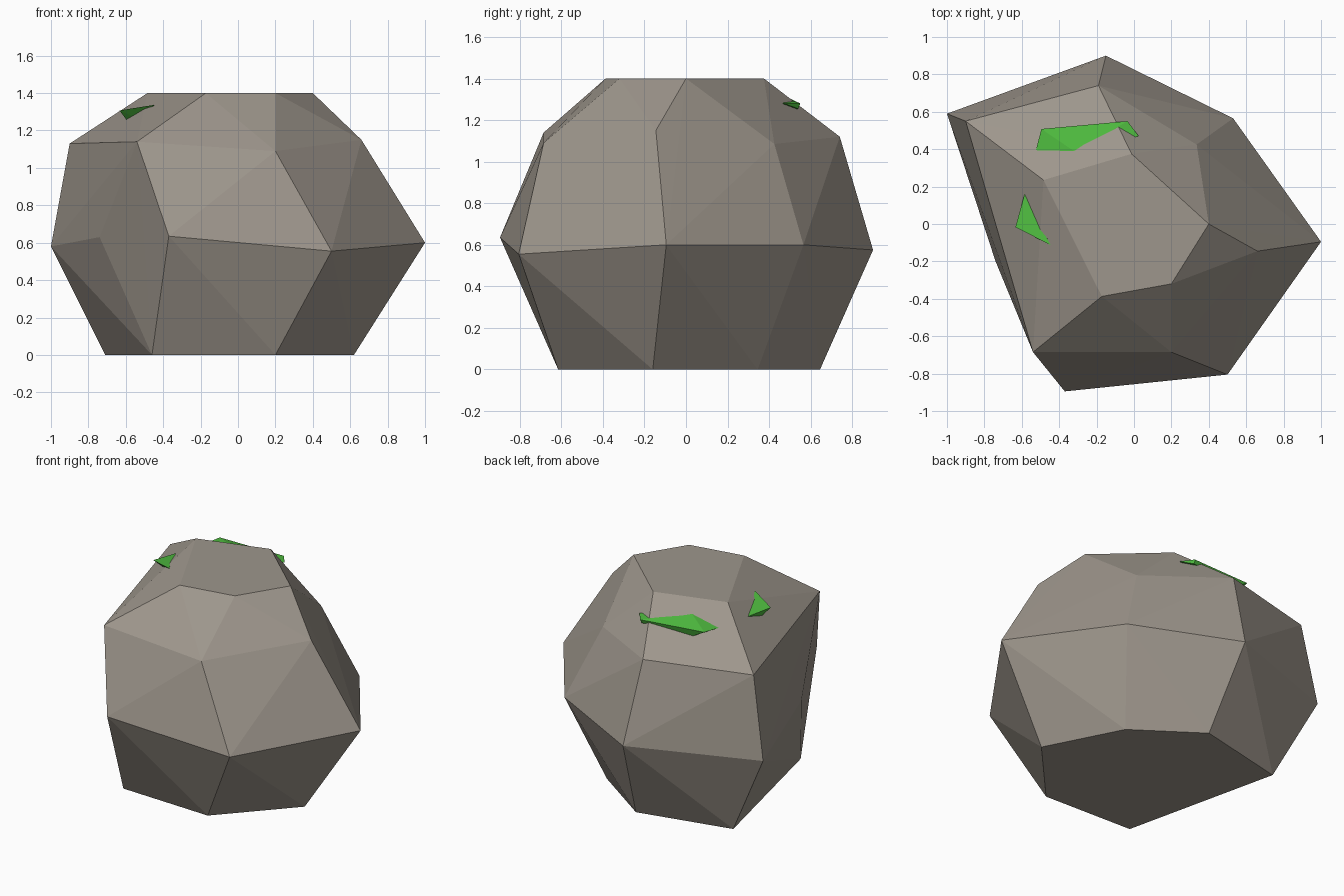
import bpy, bmesh


def material(name, rgb):
    m = bpy.data.materials.new(name)
    m.diffuse_color = (*rgb, 1)
    return m


def hull(name, points, mat):
    """Flat-shaded convex solid wrapped around a few corner points."""
    bm = bmesh.new()
    for p in points:
        bm.verts.new(p)
    res = bmesh.ops.convex_hull(bm, input=bm.verts[:])
    inner = [v for v in res["geom_interior"] if isinstance(v, bmesh.types.BMVert)]
    bmesh.ops.delete(bm, geom=inner, context="VERTS")
    bmesh.ops.recalc_face_normals(bm, faces=bm.faces[:])
    me = bpy.data.meshes.new(name)
    bm.to_mesh(me)
    bm.free()
    me.materials.append(mat)
    ob = bpy.data.objects.new(name, me)
    bpy.context.collection.objects.link(ob)
    return ob


stone = material("warm grey stone", (0.34, 0.305, 0.262))
moss = material("moss green", (0.078, 0.50, 0.05))

# boulder: base ring, waist ring, shoulder ring and flat top
base = [(x, y, 0) for x, y in [(0.62, -0.16), (0.36, 0.345), (-0.07, 0.645),
                               (-0.71, 0.50), (-0.46, -0.59), (0.20, -0.615)]]
waist = [(1.0, -0.095, 0.60), (0.53, 0.565, 0.60), (-0.15, 0.90, 0.575),
         (-1.0, 0.59, 0.58), (-0.74, -0.20, 0.63), (-0.37, -0.895, 0.635),
         (0.50, -0.805, 0.555)]
shoulder = [(0.66, -0.145, 1.15), (0.335, 0.425, 1.085), (-0.19, 0.74, 1.12),
            (-0.90, 0.55, 1.13), (-0.54, -0.685, 1.14), (0.20, -0.685, 1.09)]
top = [(x, y, 1.4) for x, y in [(0.40, 0.0), (-0.013, 0.375), (-0.484, 0.235),
                                (-0.172, -0.387), (0.20, -0.32)]]
hull("boulder", base + waist + shoulder + top, stone)

# moss clumps, partly sunk in the upper slopes
hull("back_moss", [(-0.495, 0.508, 1.30), (-0.527, 0.385, 1.294),
                   (-0.313, 0.385, 1.336), (-0.035, 0.55, 1.28),
                   (0.025, 0.47, 1.28), (-0.40, 0.50, 1.245),
                   (-0.04, 0.54, 1.255), (-0.25, 0.42, 1.24)], moss)
hull("side_moss", [(-0.585, 0.16, 1.30), (-0.634, -0.017, 1.307),
                   (-0.447, -0.112, 1.337), (-0.527, -0.02, 1.312),
                   (-0.595, 0.03, 1.255), (-0.50, 0.0, 1.25)], moss)
